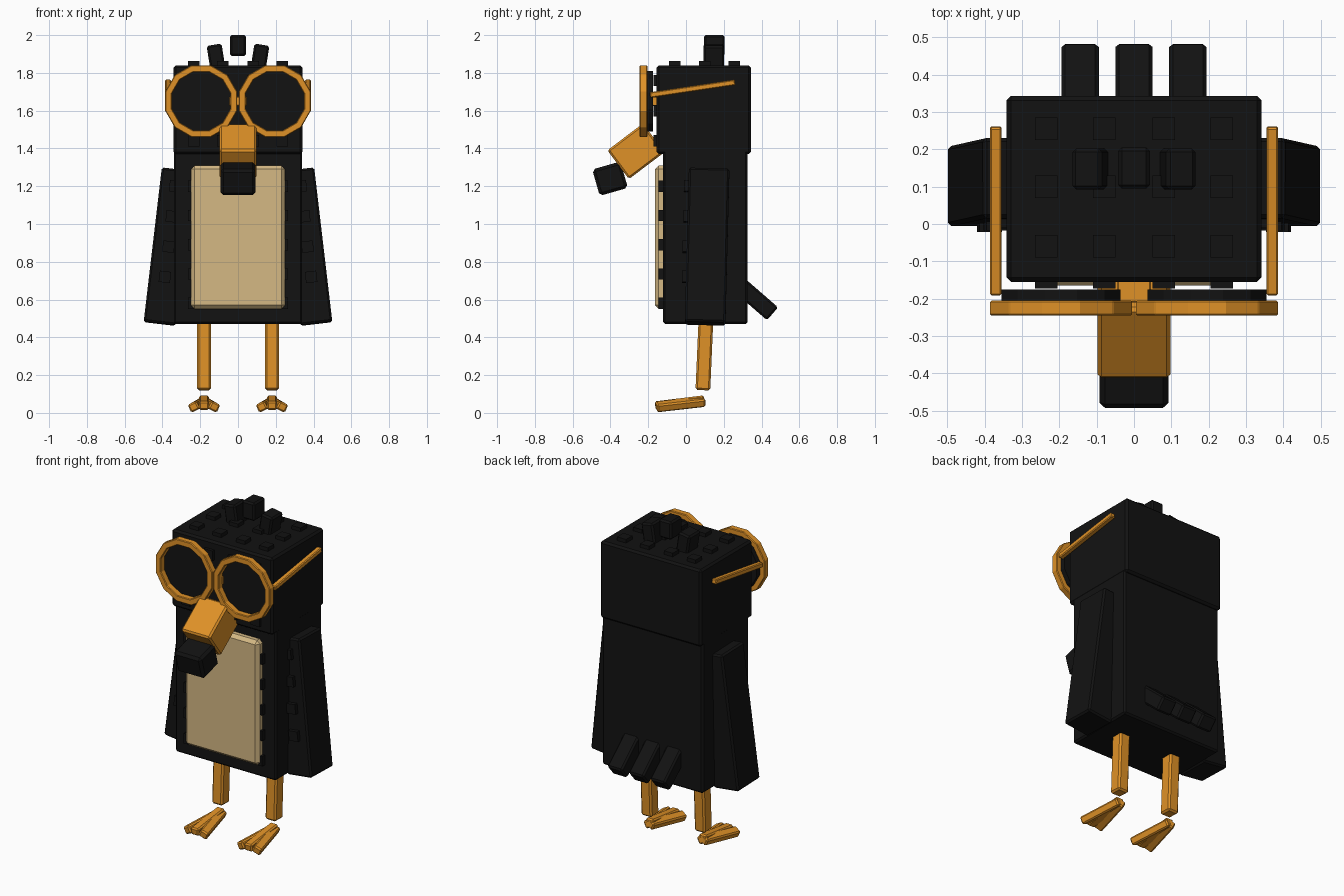
import bpy, bmesh
from math import radians, sin, cos, pi
from mathutils import Matrix, Vector

cube = bpy.data.objects.get("Cube")
if cube:
    bpy.data.objects.remove(cube)


def material(name, rgb):
    m = bpy.data.materials.new(name)
    m.use_nodes = True
    m.diffuse_color = (*rgb, 1)
    m.node_tree.nodes["Principled BSDF"].inputs["Base Color"].default_value = (*rgb, 1)
    return m


BLACK = material("soft black", (0.006, 0.006, 0.006))
ORANGE = material("orange", (0.74, 0.285, 0.02))
TAN = material("tan", (0.66, 0.48, 0.23))


def finish(name, bm, mat, loc=(0, 0, 0), rot=(0, 0, 0), bevel=0.01):
    bmesh.ops.recalc_face_normals(bm, faces=bm.faces)
    mesh = bpy.data.meshes.new(name)
    bm.to_mesh(mesh)
    bm.free()
    mesh.materials.append(mat)
    ob = bpy.data.objects.new(name, mesh)
    ob.location = loc
    ob.rotation_euler = [radians(a) for a in rot]
    bpy.context.collection.objects.link(ob)
    if bevel:
        mod = ob.modifiers.new("edge bevel", "BEVEL")
        mod.width = bevel
        mod.segments = 1
    return ob


def box(name, loc, size, mat, rot=(0, 0, 0), bevel=0.01):
    bm = bmesh.new()
    bmesh.ops.create_cube(bm, size=1)
    bmesh.ops.scale(bm, vec=size, verts=bm.verts)
    return finish(name, bm, mat, loc, rot, bevel)


def studs(name, points, size):
    # a set of small raised feather blocks in one object
    bm = bmesh.new()
    for p in points:
        bmesh.ops.create_cube(bm, size=1, matrix=Matrix.Translation(p) @ Matrix.Diagonal((*size, 1)))
    return finish(name, bm, BLACK, bevel=0)


def rim(name, x):
    # twelve-sided square-section ring facing the front
    bm = bmesh.new()
    n = 12
    section = [(0.197, -0.245), (0.197, -0.205), (0.16, -0.205), (0.16, -0.245)]
    rings = []
    for i in range(n):
        a = 2 * pi * (i + 0.5) / n
        rings.append([bm.verts.new((r * cos(a), y, r * sin(a))) for r, y in section])
    for i in range(n):
        a, b = rings[i], rings[(i + 1) % n]
        for j in range(4):
            k = (j + 1) % 4
            bm.faces.new((a[j], a[k], b[k], b[j]))
    return finish(name, bm, ORANGE, (x, 0, 1.65), bevel=0.004)


def lens(name, x):
    bm = bmesh.new()
    bmesh.ops.create_cone(bm, cap_ends=True, segments=12, radius1=0.165, radius2=0.165, depth=0.03,
                          matrix=Matrix.Rotation(pi / 2, 4, "X") @ Matrix.Rotation(pi / 12, 4, "Z"))
    return finish(name, bm, BLACK, (x, -0.19, 1.65), bevel=0)


# Body, head and belly
box("body", (0, 0.102, 0.94), (0.68, 0.445, 0.94), BLACK)
box("head", (0, 0.094, 1.605), (0.682, 0.498, 0.47), BLACK, bevel=0.012)
box("belly", (0, -0.13, 0.93), (0.5, 0.07, 0.76), TAN, bevel=0.02)

# Feather blocks
columns = (-0.235, -0.08, 0.08, 0.235)
studs("head_top_feathers", [(x, y, 1.845) for x in columns for y in (-0.06, 0.1, 0.255)],
      (0.06, 0.06, 0.035))
studs("head_front_feathers", [(x, -0.155, z) for x in columns for z in (1.44, 1.6, 1.76)],
      (0.06, 0.035, 0.06))
studs("body_front_feathers", [(s * 0.235, -0.125, 0.58 + 0.155 * i) for s in (-1, 1) for i in range(5)],
      (0.06, 0.04, 0.06))

# Crest
box("crest_middle", (0, 0.15, 1.945), (0.085, 0.11, 0.11), BLACK)
for side, s in (("left", 1), ("right", -1)):
    box("crest_" + side, (s * 0.115, 0.147, 1.875), (0.08, 0.11, 0.15), BLACK, (0, s * 9, 0))

# Beak
box("beak", (0, -0.265, 1.385), (0.195, 0.236, 0.19), ORANGE, (37, 0, 0))
box("beak_tip", (0, -0.402, 1.24), (0.185, 0.155, 0.145), BLACK, (16, 0, 0), 0.015)

# Spectacles
box("spectacle_bridge", (0, -0.18, 1.65), (0.09, 0.06, 0.05), ORANGE, bevel=0.004)
for side, s in (("left", 1), ("right", -1)):
    rim(side + "_rim", s * 0.195)
    lens(side + "_lens", s * 0.195)
    box(side + "_temple", (s * 0.37, 0.035, 1.716), (0.032, 0.455, 0.03), ORANGE, (8.5, 0, 0), 0.005)

# Wings, legs and feet
for side, s in (("left", 1), ("right", -1)):
    box(side + "_wing", (s * 0.367, 0.112, 0.88), (0.17, 0.215, 0.82), BLACK, (-1.5, -s * 6.7, 0))
    for i in range(4):
        box(side + "_wing_feather", (s * (0.387 - 0.018 * i), -0.002 + 0.004 * i, 0.72 + 0.16 * i),
            (0.06, 0.04, 0.06), BLACK, (0, -s * 6.7, 0), 0)
    box(side + "_leg", (s * 0.18, 0.098, 0.32), (0.072, 0.078, 0.4), ORANGE, (-2.5, 0, 0))
    for name, t in (("inner", -s), ("middle", 0), ("outer", s)):
        yaw = radians(14 * t)
        # toes fan forward from a shared heel
        centre = Vector((s * 0.18 + 0.125 * sin(yaw), 0.092 - 0.125 * cos(yaw), 0.054 - 0.008 * abs(t)))
        box(side + "_" + name + "_toe", centre, (0.052, 0.262, 0.046), ORANGE, (7, 25 * t, 14 * t), 0.008)

# Tail feathers
for name, x in (("left", 0.144), ("middle", 0), ("right", -0.144)):
    box("tail_" + name, (x, 0.36, 0.61), (0.1, 0.26, 0.09), BLACK, (-41, 0, 0))
